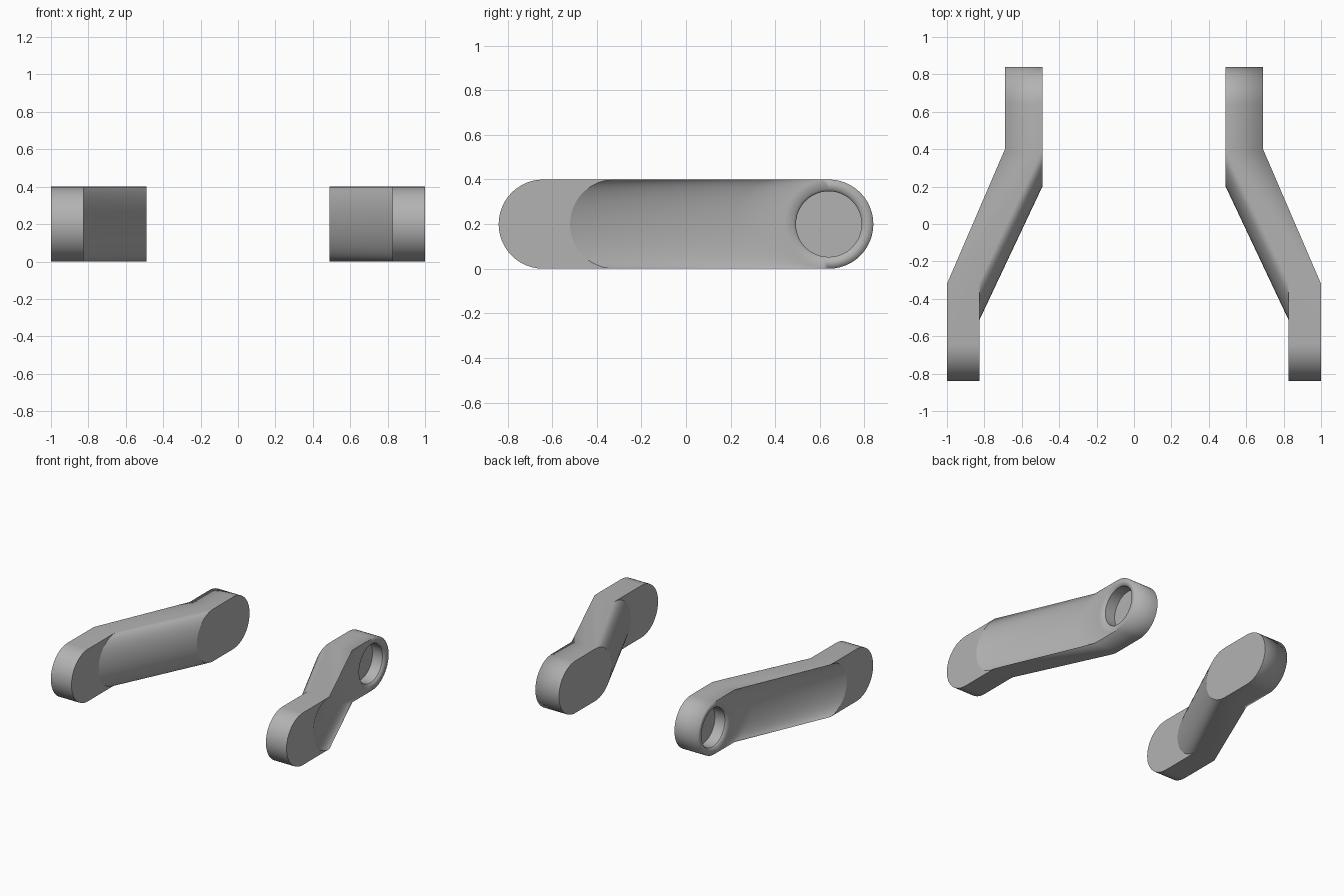
import bpy, bmesh
from math import sin, cos, pi, radians

cube = bpy.data.objects.get("Cube")
if cube:
    bpy.data.objects.remove(cube, do_unlink=True)

SEG = 24            # segments per half circle
R = 0.2             # half the height of an arm
OUT_F, IN_F = 1.0, 0.825     # front end: outer and inner x
OUT_R, IN_R = 0.69, 0.49     # rear end: outer and inner x
Y_PIN = 0.64                 # centre of the rear socket

grey = bpy.data.materials.new("plain grey")
grey.use_nodes = True
colour = (0.45, 0.45, 0.45, 1)
grey.diffuse_color = colour
grey.node_tree.nodes["Principled BSDF"].inputs["Base Color"].default_value = colour


def make_arm(name, side):
    bm = bmesh.new()

    def arc(x, y, way, r=R):
        """Upright half circle bulging towards way * y."""
        pts = []
        for k in range(SEG + 1):
            t = pi * (k / SEG - 0.5)
            pts.append(bm.verts.new((side * x, y + way * r * cos(t), R + r * sin(t))))
        return pts

    def bridge(a, b):
        for k in range(SEG):
            bm.faces.new((a[k], a[k + 1], b[k + 1], b[k]))

    # Outer and inner skins: front round, two bends, rear round
    outer = [arc(OUT_F, -Y_PIN, -1), arc(OUT_F, -0.32, -1),
             arc(OUT_R, 0.4, -1), arc(OUT_R, Y_PIN, -1)]
    inner = [arc(IN_F, -Y_PIN, -1), arc(IN_F, -0.31, -1),
             arc(IN_R, 0.4, -1), arc(IN_R, Y_PIN, 1)]
    for skin in (outer, inner):
        for a, b in zip(skin, skin[1:]):
            bridge(a, b)

    # Rounded end walls, then flat top and bottom edges
    rear = arc(OUT_R, Y_PIN, 1)
    bridge(outer[0], inner[0])
    bridge(rear, inner[3])
    for k in (0, SEG):
        for i in range(3):
            bm.faces.new((outer[i][k], outer[i + 1][k], inner[i + 1][k], inner[i][k]))

    # Round blind socket in the outer rear face
    near, far = outer[3], rear
    for r, depth in ((0.158, 0), (0.147, 0.015), (0.147, 0.1)):
        n, f = (arc(OUT_R - depth, Y_PIN, way, r) for way in (-1, 1))
        bridge(near, n)
        bridge(far, f)
        near, far = n, f
    bridge(near, far)

    bmesh.ops.remove_doubles(bm, verts=bm.verts, dist=1e-5)
    bmesh.ops.recalc_face_normals(bm, faces=bm.faces)

    # Smooth shading with crisp corners, but a soft rim round the socket
    for face in bm.faces:
        face.smooth = True
    for edge in bm.edges:
        soft_rim = all(abs(v.co.x) > OUT_R - 0.001 and v.co.y > 0.19
                       for v in edge.verts)
        edge.smooth = soft_rim or edge.calc_face_angle(0) < radians(20)

    mesh = bpy.data.meshes.new(name)
    bm.to_mesh(mesh)
    bm.free()
    mesh.materials.append(grey)
    obj = bpy.data.objects.new(name, mesh)
    bpy.context.collection.objects.link(obj)


make_arm("left_arm", 1)
make_arm("right_arm", -1)
